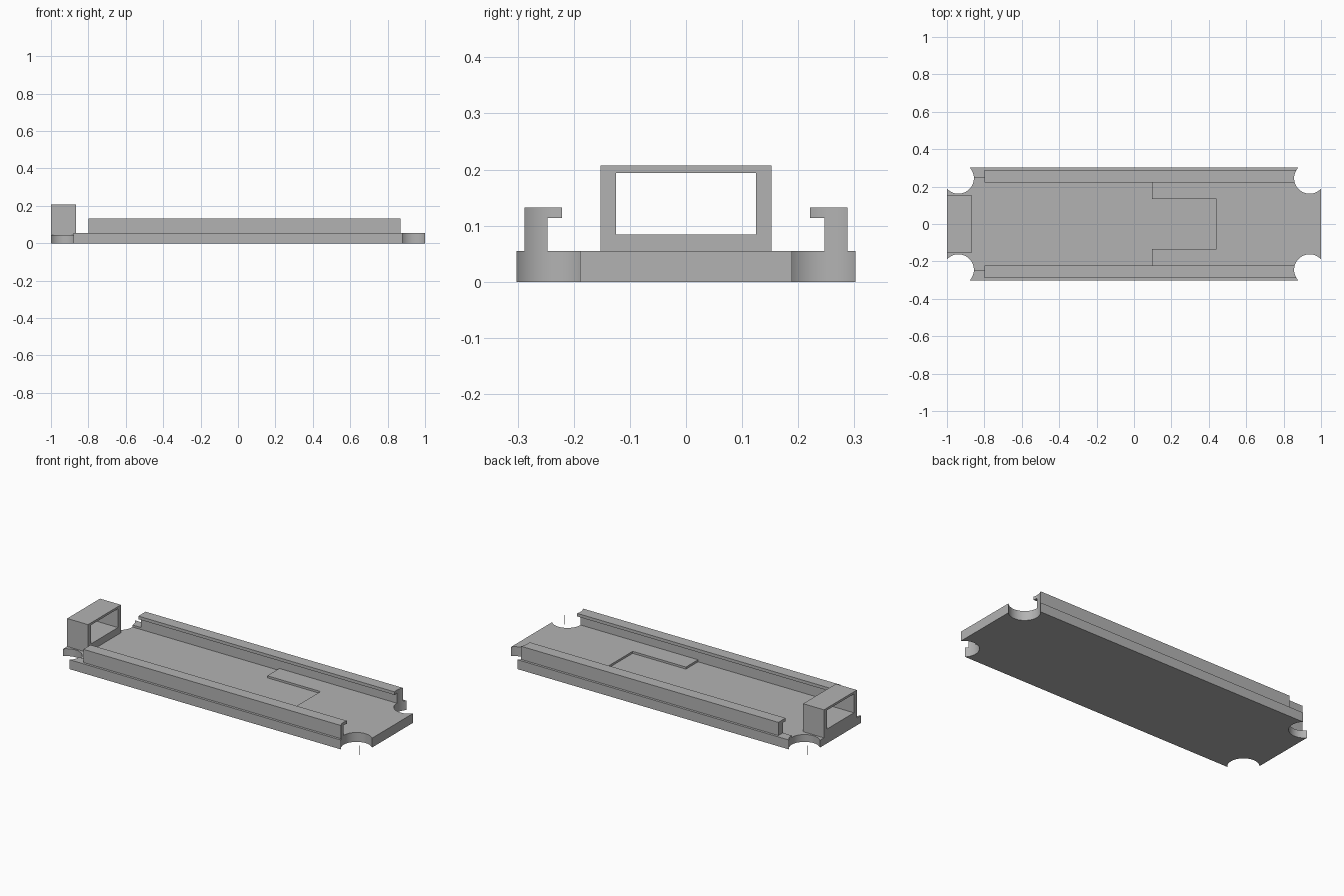
import bpy
import bmesh

cube = bpy.data.objects.get("Cube")
if cube:
    bpy.data.objects.remove(cube, do_unlink=True)

# Single flat colour
grey = bpy.data.materials.new("light grey")
grey.use_nodes = True
GREY = (0.45, 0.45, 0.45, 1)
grey.diffuse_color = GREY
grey.node_tree.nodes["Principled BSDF"].inputs["Base Color"].default_value = GREY

HALF_Y, TOP, FLOOR = 0.302, 0.055, 0.043


def prism(name, points, direction):
    """Extrude a closed outline along a direction."""
    mesh = bpy.data.meshes.new(name)
    bm = bmesh.new()
    face = bm.faces.new([bm.verts.new(p) for p in points])
    moved = bmesh.ops.extrude_face_region(bm, geom=[face])["geom"]
    bmesh.ops.translate(bm, vec=direction,
                        verts=[v for v in moved if isinstance(v, bmesh.types.BMVert)])
    bmesh.ops.recalc_face_normals(bm, faces=bm.faces)
    bm.to_mesh(mesh)
    bm.free()
    obj = bpy.data.objects.new(name, mesh)
    bpy.context.collection.objects.link(obj)
    mesh.materials.append(grey)
    return obj


def box(name, x0, x1, y0, y1, z0, z1):
    outline = [(x0, y0, z0), (x1, y0, z0), (x1, y1, z0), (x0, y1, z0)]
    return prism(name, outline, (0, 0, z1 - z0))


def activate(obj):
    bpy.ops.object.select_all(action="DESELECT")
    obj.select_set(True)
    bpy.context.view_layer.objects.active = obj


def cut(obj, cutter):
    """Subtract a cutter and remove it afterwards."""
    cutter.hide_render = True
    mod = obj.modifiers.new("cut", "BOOLEAN")
    mod.operation = "DIFFERENCE"
    mod.solver = "EXACT"
    mod.object = cutter
    activate(obj)
    bpy.ops.object.modifier_apply(modifier=mod.name)
    bpy.data.objects.remove(cutter, do_unlink=True)


def cut_corner(obj, sx, sy):
    bpy.ops.mesh.primitive_cylinder_add(vertices=64, radius=0.083, depth=1,
                                        location=(sx * 0.939, sy * 0.245, 0))
    cut(obj, bpy.context.object)


# Base plate with a shallow stepped recess and four scooped corners
plate = box("base_plate", -1, 1, -HALF_Y, HALF_Y, 0, TOP)
recess = [(-1.1, -0.247), (0.095, -0.247), (0.095, -0.135), (0.44, -0.135),
          (0.44, 0.135), (0.095, 0.135), (0.095, 0.247), (-1.1, 0.247)]
cut(plate, prism("recess_cutter", [(x, y, FLOOR) for x, y in recess], (0, 0, 0.1)))
for sx in (-1, 1):
    for sy in (-1, 1):
        cut_corner(plate, sx, sy)

# Side rails with inward lips, trimmed by the corner scoops
section = [(0.247, 0.05), (0.288, 0.05), (0.288, 0.132),
           (0.221, 0.132), (0.221, 0.114), (0.247, 0.114)]
rails = []
for side, sy in (("left", 1), ("right", -1)):
    rail = prism(side + "_side_rail" if sy else "", [(-0.8, sy * y, z) for y, z in section], (1.7, 0, 0))
    rail.name = "back_rail" if sy > 0 else "front_rail"
    cut_corner(rail, 1, sy)
    rails.append(rail)

# Rectangular loop at the end
loop = box("end_loop", -1, -0.865, -0.152, 0.152, FLOOR - 0.005, 0.207)
cut(loop, box("loop_cutter", -1.1, -0.8, -0.125, 0.125, 0.084, 0.194))

for obj in [plate, loop] + rails:
    activate(obj)
    bpy.ops.object.shade_smooth_by_angle()
